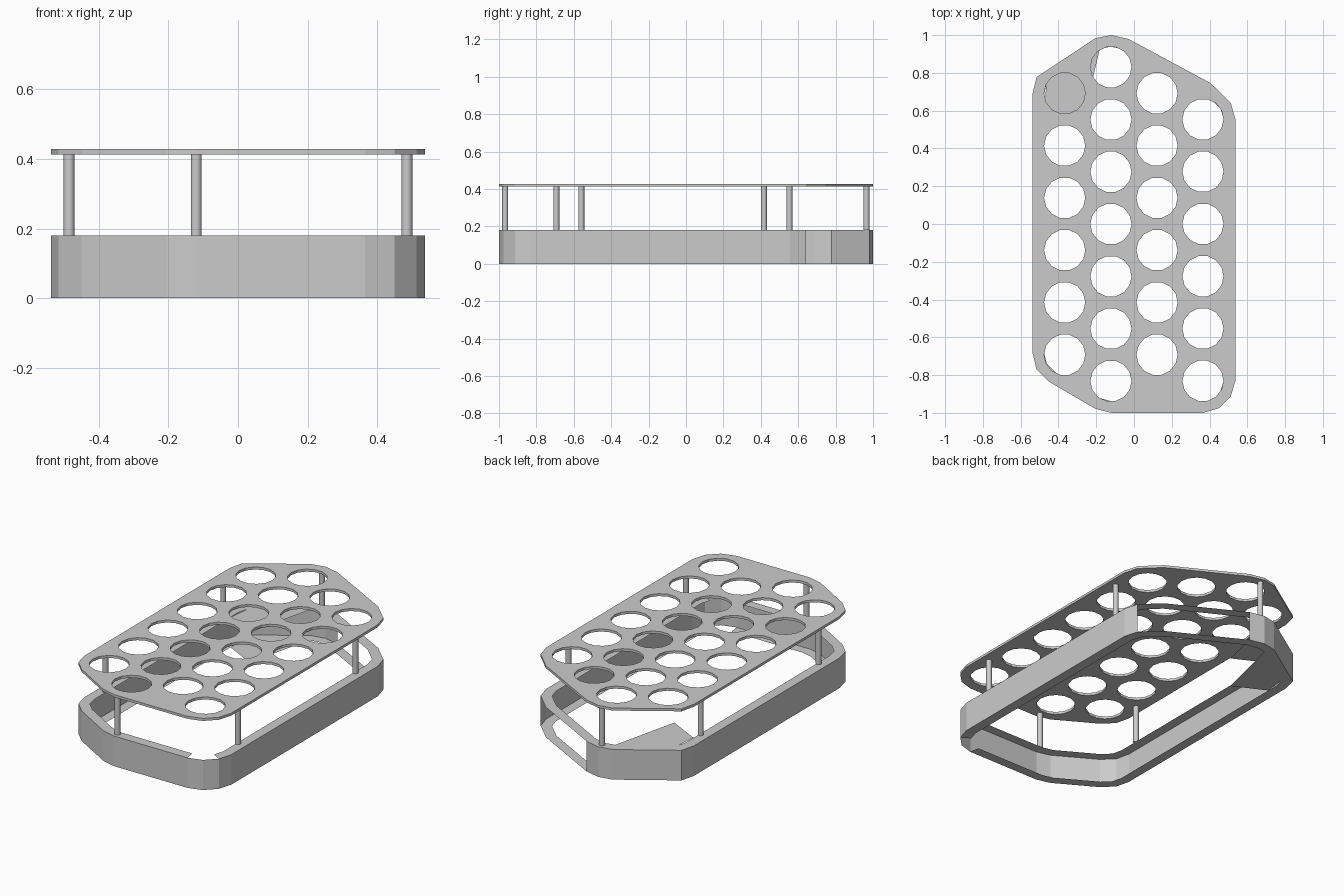
import bpy, bmesh, math
from mathutils import Vector

if "Cube" in bpy.data.objects:
    bpy.data.objects.remove(bpy.data.objects["Cube"])

# counter-clockwise footprint shared by tray and plate
OUT = [Vector(p) for p in [
    (-.12, -1), (.365, -1), (.45, -.975), (.512, -.913), (.537, -.83),
    (.537, .555), (.512, .642), (.405, .746), (-.028, .979), (-.12, 1),
    (-.204, .984), (-.516, .778), (-.537, .69), (-.537, -.685),
    (-.516, -.77), (-.45, -.835), (-.205, -.978)]]
N = len(OUT)
RIM, TRAY_H, PLATE_Z, PLATE_T = .06, .18, .413, .015


def inset(pts, d):
    """Mitred inward offset of a counter-clockwise outline."""
    res = []
    for i, p in enumerate(pts):
        a = (p - pts[i - 1]).normalized()
        b = (pts[(i + 1) % len(pts)] - p).normalized()
        na, nb = Vector((-a.y, a.x)), Vector((-b.y, b.x))
        m = (na + nb).normalized()
        res.append(p + m * d / m.dot(na))
    return res


def finish(bm, name):
    me = bpy.data.meshes.new(name)
    bm.to_mesh(me)
    bm.free()
    ob = bpy.data.objects.new(name, me)
    bpy.context.collection.objects.link(ob)
    return ob


# perforated top plate with staggered holes
bm = bmesh.new()
edges = []


def loop(pts):
    vs = [bm.verts.new((x, y, PLATE_Z)) for x, y in pts]
    for i in range(len(vs)):
        edges.append(bm.edges.new((vs[i - 1], vs[i])))


loop(OUT)
for x, top, count in [(-.367, .692, 6), (-.122, .83, 7), (.122, .692, 6), (.365, .554, 6)]:
    for k in range(count):
        cy = top - .2768 * k
        loop([(x + .109 * math.cos(2 * math.pi * j / 14),
               cy + .109 * math.sin(2 * math.pi * j / 14)) for j in range(14)])
bmesh.ops.triangle_fill(bm, edges=edges, use_beauty=True, use_dissolve=False)
ext = bmesh.ops.extrude_face_region(bm, geom=bm.faces[:], use_keep_orig=True)
bmesh.ops.translate(bm, vec=(0, 0, PLATE_T),
                    verts=[v for v in ext['geom'] if isinstance(v, bmesh.types.BMVert)])
bmesh.ops.recalc_face_normals(bm, faces=bm.faces[:])
finish(bm, "top_plate")

# tray wall, open on the back right side
bm = bmesh.new()
lo = [bm.verts.new((p.x, p.y, 0)) for p in OUT]
hi = [bm.verts.new((p.x, p.y, TRAY_H)) for p in OUT]
for i in range(N):
    j = (i + 1) % N
    if i not in (6, 7):
        bm.faces.new((lo[i], lo[j], hi[j], hi[i]))
finish(bm, "tray_wall")

# flat rims at top and bottom, open at the front right corner
INN = inset(OUT, RIM)
for name, z, flip in [("tray_top_rim", TRAY_H, False), ("tray_bottom_rim", 0, True)]:
    bm = bmesh.new()
    o = [bm.verts.new((p.x, p.y, z)) for p in OUT]
    n = [bm.verts.new((p.x, p.y, z)) for p in INN]
    for i in range(N):
        j = (i + 1) % N
        if i not in (1, 2):
            f = bm.faces.new((o[i], o[j], n[j], n[i]))
            if flip:
                f.normal_flip()
    # corner gusset at the back left
    g = [bm.verts.new((x, y, z)) for x, y in
         [(-.28, .51), (INN[10].x, INN[10].y), (INN[11].x, INN[11].y), (-.477, .61)]]
    f = bm.faces.new(g)
    if flip:
        f.normal_flip()
    finish(bm, name)

# support posts
for k, (x, y) in enumerate([(.485, -.693), (.485, .417), (-.485, .553),
                            (-.485, -.56), (-.12, .965), (-.12, -.967)]):
    h = PLATE_Z - TRAY_H
    bpy.ops.mesh.primitive_cylinder_add(vertices=14, radius=.016, depth=h,
                                        location=(x, y, TRAY_H + h / 2))
    bpy.context.object.name = f"post_{k + 1}"
    bpy.ops.object.shade_smooth_by_angle()
